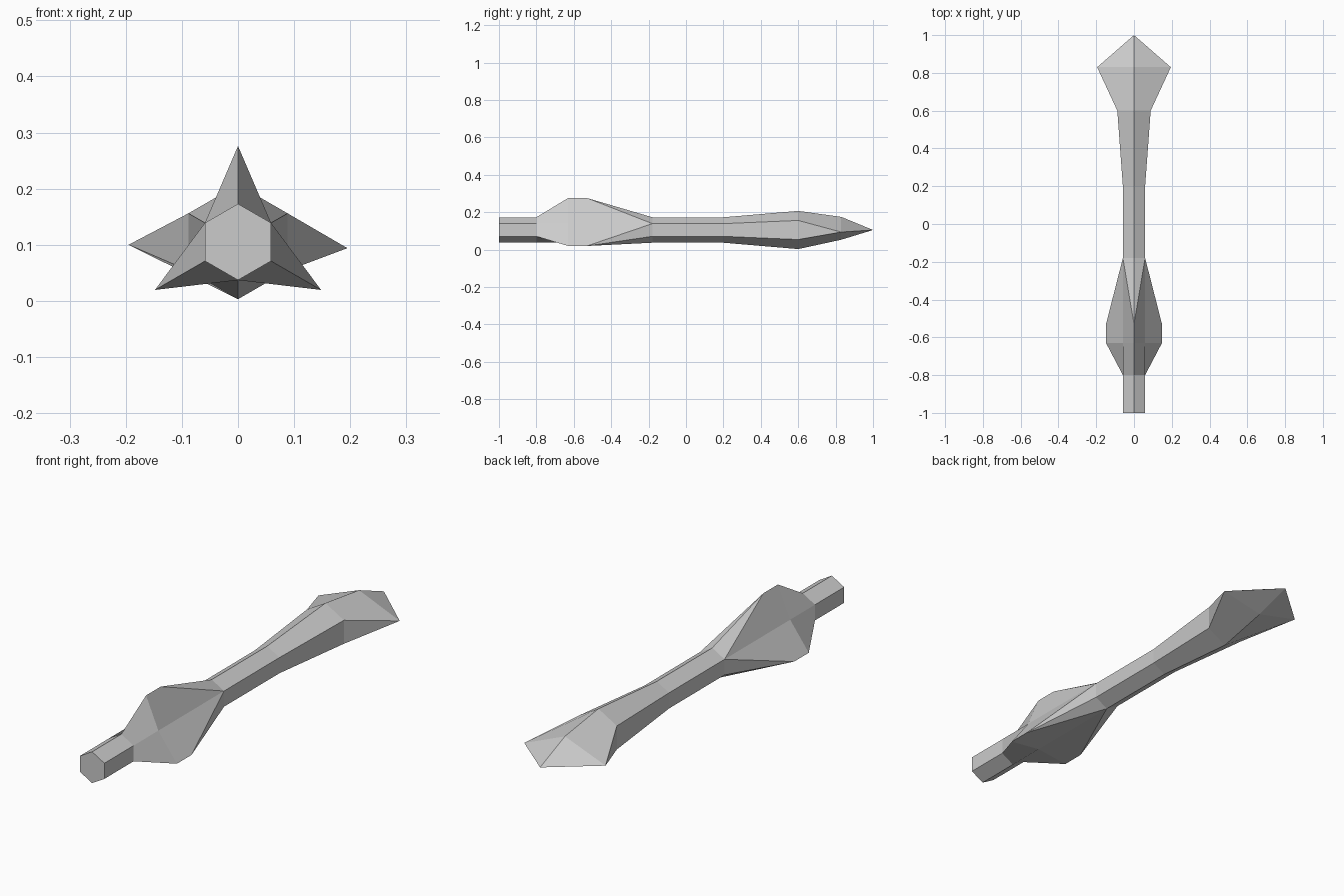
import bpy, bmesh, math

cube = bpy.data.objects.get("Cube")
if cube:
    bpy.data.objects.remove(cube, do_unlink=True)

grey = bpy.data.materials.new("plain grey")
grey.use_nodes = True
colour = (0.6, 0.6, 0.6, 1)
grey.diffuse_color = colour
grey.node_tree.nodes["Principled BSDF"].inputs["Base Color"].default_value = colour

AXIS = 0.105      # height of the long axis
SHAFT = 0.068     # shaft radius
FIN = 0.171       # fin tip radius

bm = bmesh.new()


def ring(y, radius, fin=None):
    """Six corners around the long axis; even corners reach out to the fin radius."""
    corners = []
    for i in range(6):
        r = fin if fin and i % 2 == 0 else radius
        a = math.radians(60 * i)
        corners.append(bm.verts.new((r * math.sin(a), y, AXIS + r * math.cos(a))))
    return corners


def bridge(a, b, creased=False):
    for i in range(6):
        j = (i + 1) % 6
        # start each face at its valley corner so the fold runs from there
        if creased:
            odd, even = (j, i) if i % 2 == 0 else (i, j)
            bm.faces.new((a[odd], a[even], b[odd]))
            bm.faces.new((a[even], b[even], b[odd]))
        elif i % 2 == 0:
            bm.faces.new((b[j], a[j], a[i], b[i]))
        else:
            bm.faces.new((b[i], a[i], a[j], b[j]))


# Shaft, three fins and flared neck
butt = ring(-1, SHAFT)
fin_root = ring(-0.8, SHAFT)
fin_front = ring(-0.63, SHAFT, FIN)
fin_back = ring(-0.53, SHAFT, FIN)
fin_end = ring(-0.18, SHAFT)
neck = ring(0.2, SHAFT)
flare = ring(0.6, 0.102)
bm.faces.new(butt)
bridge(butt, fin_root)
bridge(fin_root, fin_front)
bridge(fin_front, fin_back)
bridge(fin_back, fin_end, creased=True)
bridge(fin_end, neck)
bridge(neck, flare)

# Pointed four-sided head
head = [bm.verts.new(p) for p in
        ((0, 0.83, 0.175), (0.195, 0.83, 0.094), (0, 0.83, 0.053), (-0.195, 0.83, 0.1))]
point = bm.verts.new((0, 1, AXIS))
top, right, bottom, left = head
for i in range(4):
    bm.faces.new((head[i], head[(i + 1) % 4], point))
bm.faces.new((flare[0], flare[1], right, top))
bm.faces.new((flare[1], flare[2], right))
bm.faces.new((flare[2], flare[3], bottom, right))
bm.faces.new((flare[3], flare[4], left, bottom))
bm.faces.new((flare[4], flare[5], left))
bm.faces.new((flare[5], flare[0], top, left))

bmesh.ops.recalc_face_normals(bm, faces=bm.faces[:])
mesh = bpy.data.meshes.new("finned_rod")
bm.to_mesh(mesh)
bm.free()
mesh.materials.append(grey)
bpy.context.collection.objects.link(bpy.data.objects.new("finned_rod", mesh))
